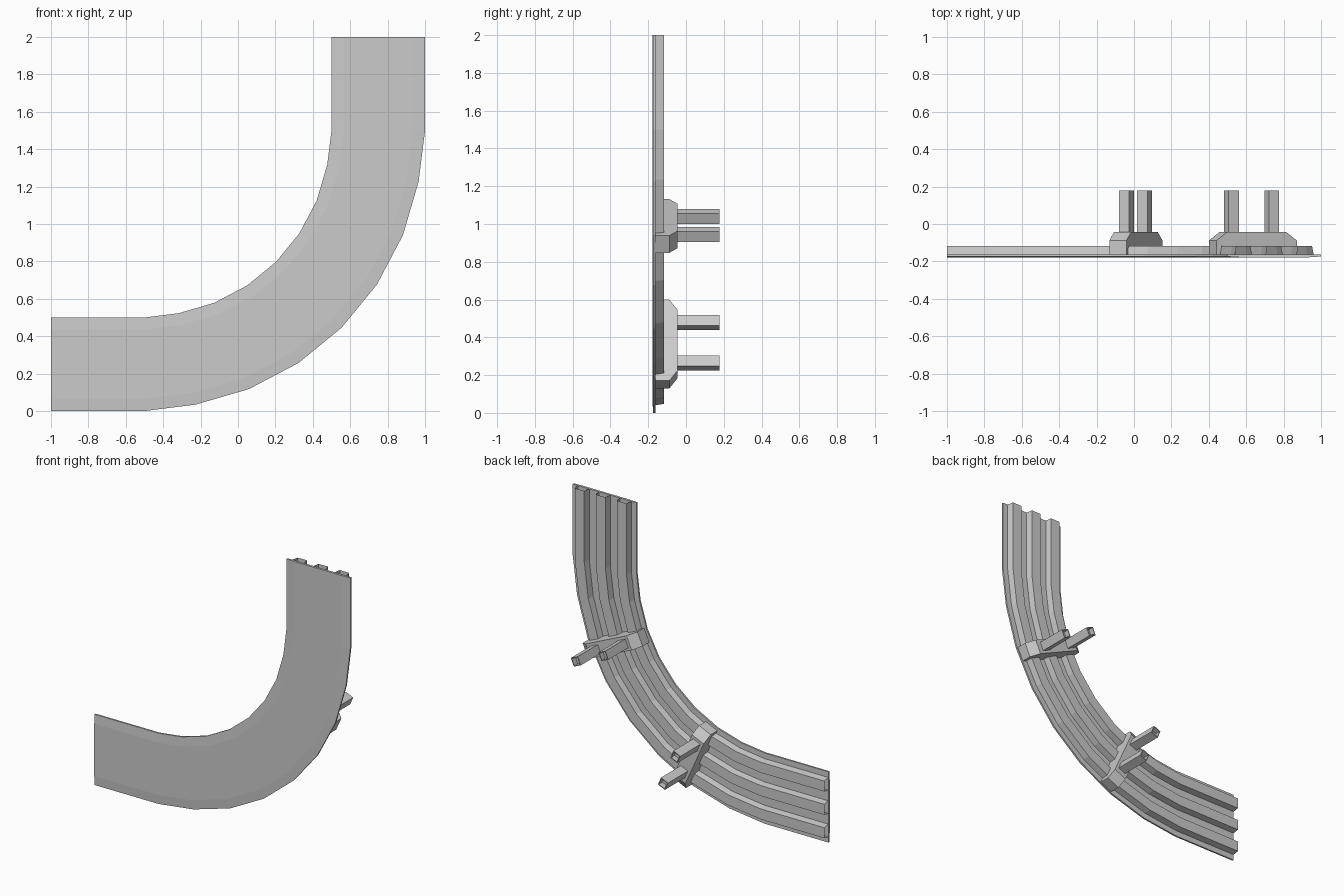
import bpy, bmesh
from math import sin, cos, radians

if "Cube" in bpy.data.objects:
    bpy.data.objects.remove(bpy.data.objects["Cube"])

CX, CZ = -0.5, 1.5          # centre of the bend


def finish(name, bm):
    bmesh.ops.recalc_face_normals(bm, faces=bm.faces)
    me = bpy.data.meshes.new(name)
    bm.to_mesh(me)
    bm.free()
    ob = bpy.data.objects.new(name, me)
    bpy.context.collection.objects.link(ob)
    return ob


def polar(r, deg):
    return CX + r * sin(radians(deg)), CZ - r * cos(radians(deg))


def stations(r):
    """Straight, eight-sided quarter bend, straight, at distance r from the centre."""
    pts = [(-1, CZ - r), (CX, CZ - r)]
    pts += [polar(r * 0.994, 45 + 11.48 * i) for i in range(-3, 4)]
    return pts + [(CX + r, CZ), (CX + r, 2)]


def sweep(name, profile, closed):
    """Sweep (width offset, y) profile along the bend."""
    bm = bmesh.new()
    rows = [[bm.verts.new((x, y, z)) for x, z in stations(1 + w)] for w, y in profile]
    n = len(rows)
    for i in range(n if closed else n - 1):
        a, b = rows[i], rows[(i + 1) % n]
        for k in range(len(a) - 1):
            bm.faces.new((a[k], a[k + 1], b[k + 1], b[k]))
    if closed:
        for k in (0, -1):
            bm.faces.new([r[k] for r in rows])
    return finish(name, bm)


# Flat front panel with slightly relieved edges
sweep("front_panel", [(0, -0.174), (0.065, -0.178), (0.435, -0.178), (0.5, -0.174),
                      (0.5, -0.162), (0, -0.162)], True)

# Three hollow stiffening ribs along the back
for i, w in enumerate((0.085, 0.25, 0.415)):
    sweep(f"back_rib_{i + 1}", [(w - 0.045, -0.163), (w - 0.037, -0.117),
                                (w + 0.037, -0.117), (w + 0.045, -0.163)], False)


def place(r, t, y, deg):
    """Radial distance r and tangential offset t at an angle on the bend."""
    x, z = polar(r, deg)
    return x + t * cos(radians(deg)), y, z + t * sin(radians(deg))


def bracket(name, deg):
    outline = [(1.01, -0.163), (1.01, -0.088), (1.07, -0.044),
               (1.42, -0.044), (1.48, -0.088), (1.48, -0.163)]
    bm = bmesh.new()
    a, b = [[bm.verts.new(place(r, t, y, deg)) for r, y in outline] for t in (-0.05, 0.05)]
    bm.faces.new(a)
    bm.faces.new(b)
    for i in range(len(a)):
        j = (i + 1) % len(a)
        bm.faces.new((a[i], a[j], b[j], b[i]))
    finish(name, bm)


def post(name, r, deg):
    s = 0.03
    bm = bmesh.new()
    a, b, c, d = [[bm.verts.new(place(r + i * h, j * h, y, deg))
                   for i, j in ((-1, -1), (1, -1), (1, 1), (-1, 1))]
                  for y, h in ((-0.046, s), (0.178, s), (0.178, s - 0.006), (0.14, s - 0.006))]
    for p, q in ((a, b), (b, c), (c, d)):
        for i in range(4):
            j = (i + 1) % 4
            bm.faces.new((p[i], p[j], q[j], q[i]))
    bm.faces.new(a)
    bm.faces.new(d)
    finish(name, bm)


# Two cross brackets, each carrying a pair of posts
for side, deg in (("lower", 24.2), ("upper", 65.8)):
    bracket(f"{side}_bracket", deg)
    post(f"{side}_inner_post", 1.12, deg)
    post(f"{side}_outer_post", 1.356, deg)
